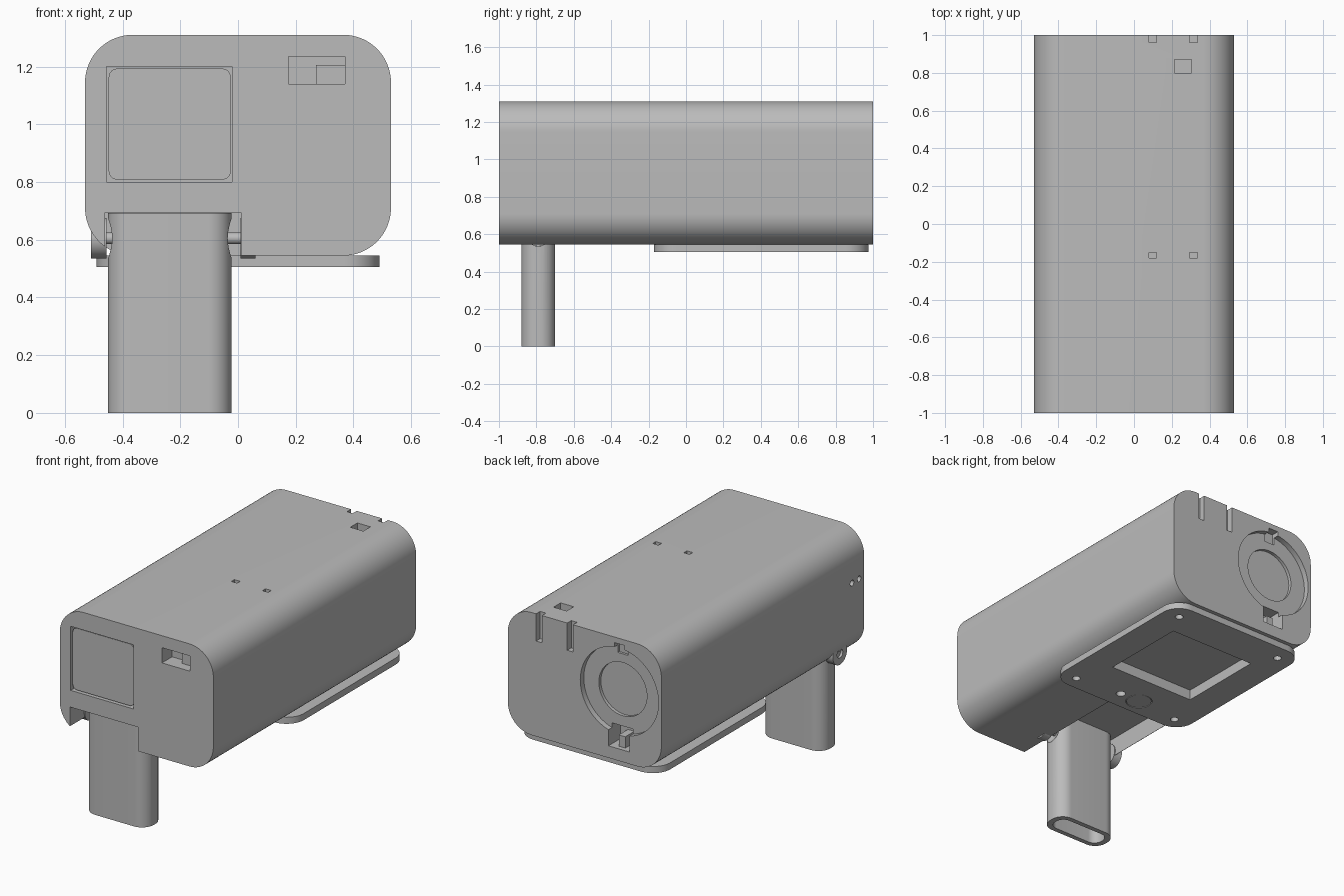
import bpy, bmesh, math
from mathutils import Vector

old = bpy.data.objects.get("Cube")
if old:
    bpy.data.objects.remove(old)

grey = bpy.data.materials.new("plain grey")
grey.use_nodes = True
colour = (0.5, 0.5, 0.5, 1)
grey.diffuse_color = colour
grey.node_tree.nodes["Principled BSDF"].inputs["Base Color"].default_value = colour


def prism(name, axis, u, v, depth, r=0.0, seg=12):
    """Rounded rectangle spanning u and v, extruded along an axis over depth."""
    loop = []
    if r == 0:
        loop = [(u[0], v[0]), (u[1], v[0]), (u[1], v[1]), (u[0], v[1])]
    else:
        corners = [(u[1] - r, v[1] - r), (u[0] + r, v[1] - r),
                   (u[0] + r, v[0] + r), (u[1] - r, v[0] + r)]
        for k, (cu, cv) in enumerate(corners):
            for i in range(seg + 1):
                a = (k + i / seg) * math.pi / 2
                loop.append((cu + r * math.cos(a), cv + r * math.sin(a)))
    place = {"X": lambda p, d: (d, p[0], p[1]),
             "Y": lambda p, d: (p[0], d, p[1]),
             "Z": lambda p, d: (p[0], p[1], d)}[axis]
    bm = bmesh.new()
    face = bm.faces.new([bm.verts.new(place(p, depth[0])) for p in loop])
    out = bmesh.ops.extrude_face_region(bm, geom=[face])
    move = Vector(place((0, 0), depth[1] - depth[0]))
    bmesh.ops.translate(bm, vec=move,
                        verts=[g for g in out["geom"] if isinstance(g, bmesh.types.BMVert)])
    bmesh.ops.remove_doubles(bm, verts=bm.verts, dist=1e-5)
    bmesh.ops.recalc_face_normals(bm, faces=bm.faces)
    return make(name, bm)


def make(name, bm):
    mesh = bpy.data.meshes.new(name)
    bm.to_mesh(mesh)
    bm.free()
    mesh.materials.append(grey)
    ob = bpy.data.objects.new(name, mesh)
    bpy.context.collection.objects.link(ob)
    return ob


def disc(name, axis, c, r, depth, seg=10):
    return prism(name, axis, (c[0] - r, c[0] + r), (c[1] - r, c[1] + r), depth, r * 0.9999, seg)


def ball(name, c, r):
    bm = bmesh.new()
    bmesh.ops.create_uvsphere(bm, u_segments=32, v_segments=16, radius=r)
    bmesh.ops.translate(bm, vec=c, verts=bm.verts)
    return make(name, bm)


def cut(target, cutters):
    for c in cutters:
        mod = target.modifiers.new("cut", "BOOLEAN")
        mod.operation, mod.solver, mod.object = "DIFFERENCE", "EXACT", c
        bpy.context.view_layer.objects.active = target
        bpy.ops.object.modifier_apply(modifier=mod.name)
        bpy.data.objects.remove(c)


# Main housing
body = prism("housing", "Y", (-0.53, 0.53), (0.545, 1.31), (-1, 1), 0.165, 16)
hinge_y, hinge_z = -0.79, 0.605
lens = (-0.24, 0.98)
cutters = [
    # handle storage slot under the nose
    prism("c", "Y", (-0.46, 0.01), (0.4, 0.695), (-1.1, -0.15)),
    # front window and port
    prism("c", "Y", (-0.455, -0.02), (0.8, 1.2), (-1.1, -0.95)),
    prism("c", "Y", (0.175, 0.37), (1.14, 1.235), (-1.1, -0.9)),
    # rear lens recess in two steps, with its key notch and connector pocket
    disc("c", "Y", lens, 0.27, (0.965, 1.1), 16),
    disc("c", "Y", lens, 0.166, (0.945, 1.1), 16),
    prism("c", "Y", (-0.275, -0.205), (1.2, 1.275), (0.95, 1.1)),
    prism("c", "Y", (-0.31, -0.165), (0.62, 0.75), (0.88, 1.1)),
    # square opening in the roof
    prism("c", "Z", (0.215, 0.305), (0.8, 0.87), (1.24, 1.4)),
    # recess behind the base plate window
    prism("c", "Z", (-0.3, 0.3), (0.16, 0.72), (0.5, 0.57)),
]
for x in (0.1, 0.315):
    cutters.append(prism("c", "Z", (x - 0.02, x + 0.02), (0.96, 1.1), (1.14, 1.4)))
    cutters.append(prism("c", "Z", (x - 0.02, x + 0.02), (-0.18, -0.15), (1.26, 1.4)))
for y in (-0.95, -0.88):
    cutters.append(disc("c", "X", (y, 1.015), 0.018, (-0.6, -0.5)))
cut(body, cutters)

# Front window pane, port plug and connector tab
prism("window_pane", "Y", (-0.448, -0.025), (0.808, 1.193), (-0.99, -0.94), 0.03, 6)
prism("port_plug", "Y", (0.27, 0.372), (1.138, 1.205), (-0.94, -0.89))
prism("connector_tab", "Y", (-0.26, -0.215), (0.61, 0.69), (0.87, 0.97))

# Base plate with window, screw holes and button
plate = prism("base_plate", "Z", (-0.49, 0.49), (-0.17, 0.975), (0.505, 0.546), 0.12)
plate_cuts = [prism("c", "Z", (-0.3, 0.3), (0.16, 0.72), (0.4, 0.6)),
              disc("c", "Z", (0.06, -0.05), 0.028, (0.4, 0.54)),
              disc("c", "Z", (-0.08, -0.05), 0.078, (0.4, 0.515))]
for x in (-0.38, 0.38):
    for y in (-0.08, 0.87):
        plate_cuts.append(disc("c", "Z", (x, y), 0.024, (0.4, 0.54)))
cut(plate, plate_cuts)
disc("plate_button", "Z", (-0.08, -0.05), 0.074, (0.506, 0.52))

# Folding handle, hollow at the bottom and dimpled at the pivots
handle = prism("handle", "Z", (-0.45, -0.022), (-0.88, -0.7), (0, 0.693), 0.08)
cut(handle, [prism("c", "Z", (-0.415, -0.057), (-0.85, -0.73), (-0.1, 0.4), 0.055)]
    + [ball("c", (x, hinge_y, hinge_z), 0.1) for x in (-0.52, 0.048)])

# Hinge knuckles and pins on both sides of the slot
for side, outer, inner, pin in (("right", -0.51, -0.455, -0.41), ("left", 0.06, 0.008, -0.06)):
    knuckle = disc(side + "_hinge_knuckle", "X", (hinge_y, hinge_z), 0.07,
                   tuple(sorted((outer, inner))))
    dent = 0.015 if outer < 0 else -0.015
    cut(knuckle, [disc("c", "X", (hinge_y, hinge_z), 0.028,
                       tuple(sorted((outer - dent, outer + dent))))])
    disc(side + "_hinge_pin", "X", (hinge_y, hinge_z), 0.02, tuple(sorted((inner, pin))))

# Smooth rounded sides, crisp edges
bpy.ops.object.select_all(action="DESELECT")
for ob in bpy.context.scene.objects:
    if ob.type == "MESH":
        ob.select_set(True)
bpy.context.view_layer.objects.active = body
bpy.ops.object.shade_smooth_by_angle(angle=math.radians(30))
